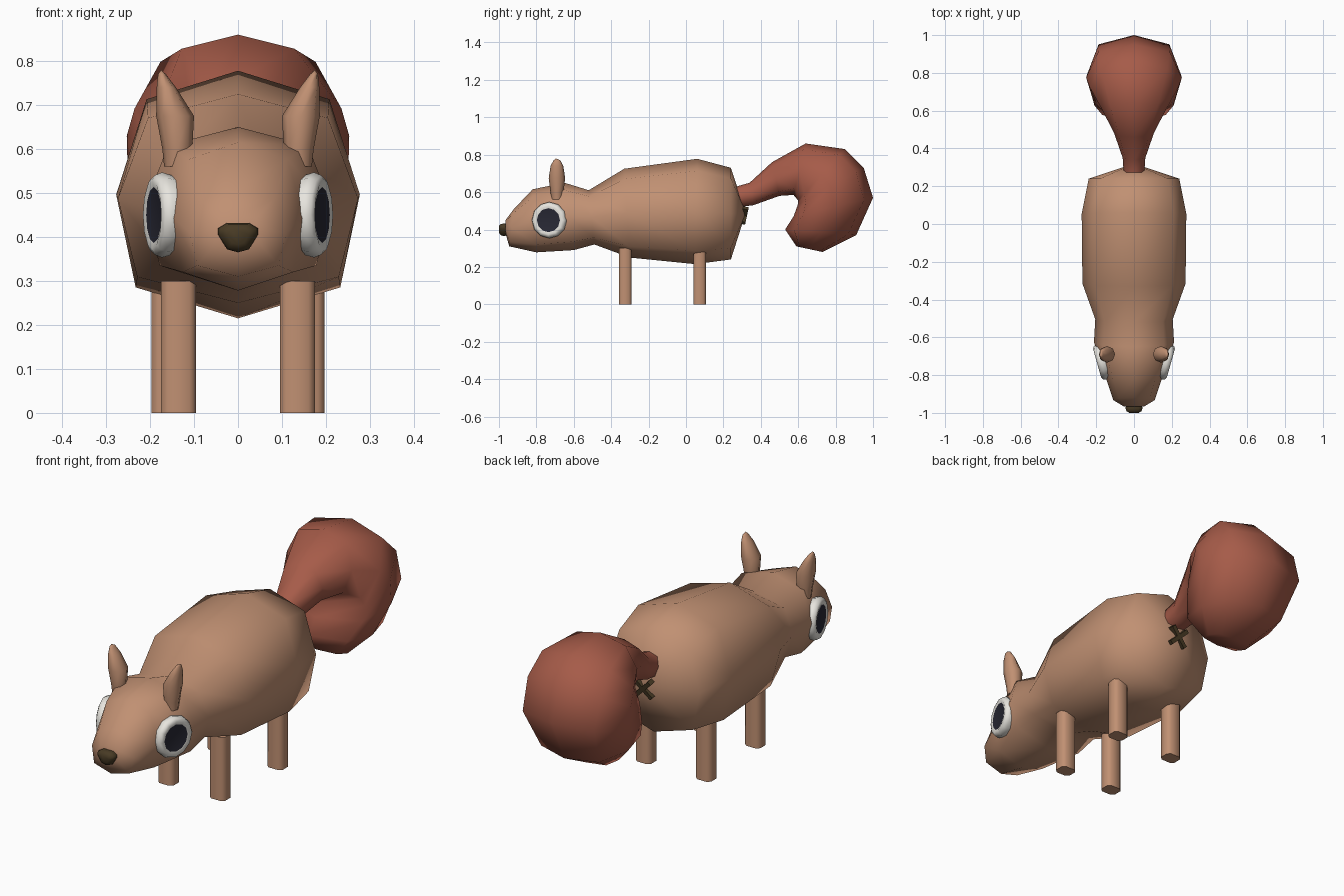
import bpy, bmesh, math
from mathutils import Vector, Matrix

if "Cube" in bpy.data.objects:
    bpy.data.objects.remove(bpy.data.objects["Cube"])


def material(name, rgb):
    m = bpy.data.materials.new(name)
    m.use_nodes = True
    m.diffuse_color = (*rgb, 1)
    m.node_tree.nodes["Principled BSDF"].inputs["Base Color"].default_value = (*rgb, 1)
    return m


FUR = material("fur_brown", (0.53, 0.28, 0.17))
RUST = material("tail_rust", (0.38, 0.105, 0.066))
WHITE = material("eye_white", (0.80, 0.78, 0.73))
DARK = material("pupil_dark", (0.021, 0.021, 0.034))
NOSE = material("nose_brown", (0.065, 0.043, 0.018))


def finish(name, bm, mats, angle=60):
    """Turn a bmesh into a smooth shaded object."""
    bmesh.ops.recalc_face_normals(bm, faces=bm.faces)
    me = bpy.data.meshes.new(name)
    bm.to_mesh(me)
    bm.free()
    ob = bpy.data.objects.new(name, me)
    bpy.context.collection.objects.link(ob)
    for m in mats:
        me.materials.append(m)
    bpy.ops.object.select_all(action='DESELECT')
    ob.select_set(True)
    bpy.context.view_layer.objects.active = ob
    bpy.ops.object.shade_smooth_by_angle(angle=math.radians(angle))
    return ob


def skin(name, rings, mats, tip=None, cap_mat=0, angle=60):
    """Bridge rings of points; close the end with a face or a tip point."""
    bm = bmesh.new()
    vs = [[bm.verts.new(p) for p in ring] for ring in rings]
    n = len(vs[0])
    for a, b in zip(vs, vs[1:]):
        for i in range(n):
            j = (i + 1) % n
            bm.faces.new((a[i], a[j], b[j], b[i]))
    bm.faces.new(vs[0])
    if tip:
        t = bm.verts.new(tip)
        for i in range(n):
            bm.faces.new((vs[-1][i], vs[-1][(i + 1) % n], t))
    else:
        bm.faces.new(vs[-1]).material_index = cap_mat
    return finish(name, bm, mats, angle)


# Eight-sided section shared by body and tail: (side, up)
HALF = [(0, 1), (0.75, 0.77), (1, 0), (0.84, -0.75), (0, -1)]
SECTION = HALF + [(-x, z) for x, z in HALF[3:0:-1]]


def spine(stations):
    """Rings from (top y, top z, bottom y, bottom z, half width)."""
    rings = []
    for ty, tz, by, bz, w in stations:
        top, bot = Vector((0, ty, tz)), Vector((0, by, bz))
        mid, up = (top + bot) / 2, (top - bot) / 2
        rings.append([mid + up * v + Vector((w * u, 0, 0)) for u, v in SECTION])
    return rings


def circle(n, rx, ry, c):
    return [Vector((rx * math.cos(2 * math.pi * i / n), ry * math.sin(2 * math.pi * i / n), 0))
            + Vector(c) for i in range(n)]


# Head and body in one skin
skin("body", spine([
    (-0.965, 0.45, -0.965, 0.38, 0.055),
    (-0.92, 0.51, -0.945, 0.31, 0.11),
    (-0.82, 0.615, -0.80, 0.278, 0.15),
    (-0.65, 0.65, -0.60, 0.29, 0.212),
    (-0.52, 0.61, -0.49, 0.32, 0.205),
    (-0.33, 0.725, -0.30, 0.25, 0.273),
    (0.06, 0.778, 0.05, 0.215, 0.277),
    (0.24, 0.73, 0.24, 0.24, 0.24)]), [FUR], tip=(0, 0.32, 0.49), angle=75)

# Curled bushy tail
skin("tail", spine([
    (0.27, 0.63, 0.28, 0.52, 0.055),
    (0.34, 0.65, 0.36, 0.53, 0.06),
    (0.46, 0.76, 0.50, 0.58, 0.105),
    (0.64, 0.86, 0.575, 0.585, 0.17),
    (0.85, 0.83, 0.60, 0.555, 0.235),
    (0.95, 0.73, 0.597, 0.53, 0.253),
    (1.0, 0.57, 0.575, 0.47, 0.25),
    (0.91, 0.37, 0.53, 0.40, 0.20),
    (0.73, 0.28, 0.59, 0.31, 0.11)]), [RUST], angle=75)

# Snout tip: a small tapering wedge
outline = [(0.025, 0.432), (0.045, 0.42), (0.045, 0.405), (0.025, 0.372), (0, 0.365)]
outline += [(-x, z) for x, z in outline[3::-1]]
skin("nose", [[Vector((x * s, y, 0.405 + (z - 0.405) * s)) for x, z in outline]
              for y, s in ((-0.95, 0.9), (-0.975, 1), (-0.99, 0.9), (-1.0, 0.55))], [NOSE])

for side, s in (("left", 1), ("right", -1)):
    # Pointed ears leaning outward
    skin(side + "_ear", [circle(8, rx, ry, (s * x, -0.69, z)) for z, x, rx, ry in (
        (0.56, 0.138, 0.03, 0.03), (0.60, 0.138, 0.034, 0.035),
        (0.675, 0.143, 0.043, 0.044), (0.74, 0.163, 0.022, 0.034),
        (0.77, 0.173, 0.009, 0.018))], [FUR], tip=(s * 0.175, -0.695, 0.78))

    # Eye disc with a rounded white rim and a dark centre
    frame = Matrix.Translation((s * 0.178, -0.732, 0.45)) @ \
        Vector((s * 0.963, -0.27, 0)).to_track_quat('Z', 'Y').to_matrix().to_4x4()
    skin(side + "_eye", [[frame @ p for p in circle(12, r, r, (0, 0, h))] for r, h in (
        (0.09, -0.03), (0.097, -0.005), (0.09, 0.012), (0.077, 0.018), (0.064, 0.014))],
        [WHITE, DARK], cap_mat=1)

    # Straight legs
    for end, x, y in (("front", 0.135, -0.325), ("back", 0.157, 0.073)):
        leg = [(0.025, 0.034), (0.04, 0.02), (0.04, -0.02), (0.025, -0.034)]
        leg += [(-a, -b) for a, b in leg]
        skin(f"{side}_{end}_leg", [[Vector((s * x + a, y + b, z)) for a, b in leg]
                                   for z in (0, 0.30)], [FUR])

# Crossed mark under the tail
for name, turn in (("rear_mark_rising", 45), ("rear_mark_falling", -45)):
    bm = bmesh.new()
    bmesh.ops.create_cube(bm, size=1, matrix=Matrix.Translation((0, 0.311, 0.475))
                          @ Matrix.Rotation(math.radians(-12), 4, 'X')
                          @ Matrix.Rotation(math.radians(turn), 4, 'Y')
                          @ Matrix.Diagonal((0.115, 0.03, 0.02, 1)))
    finish(name, bm, [NOSE], 30)
